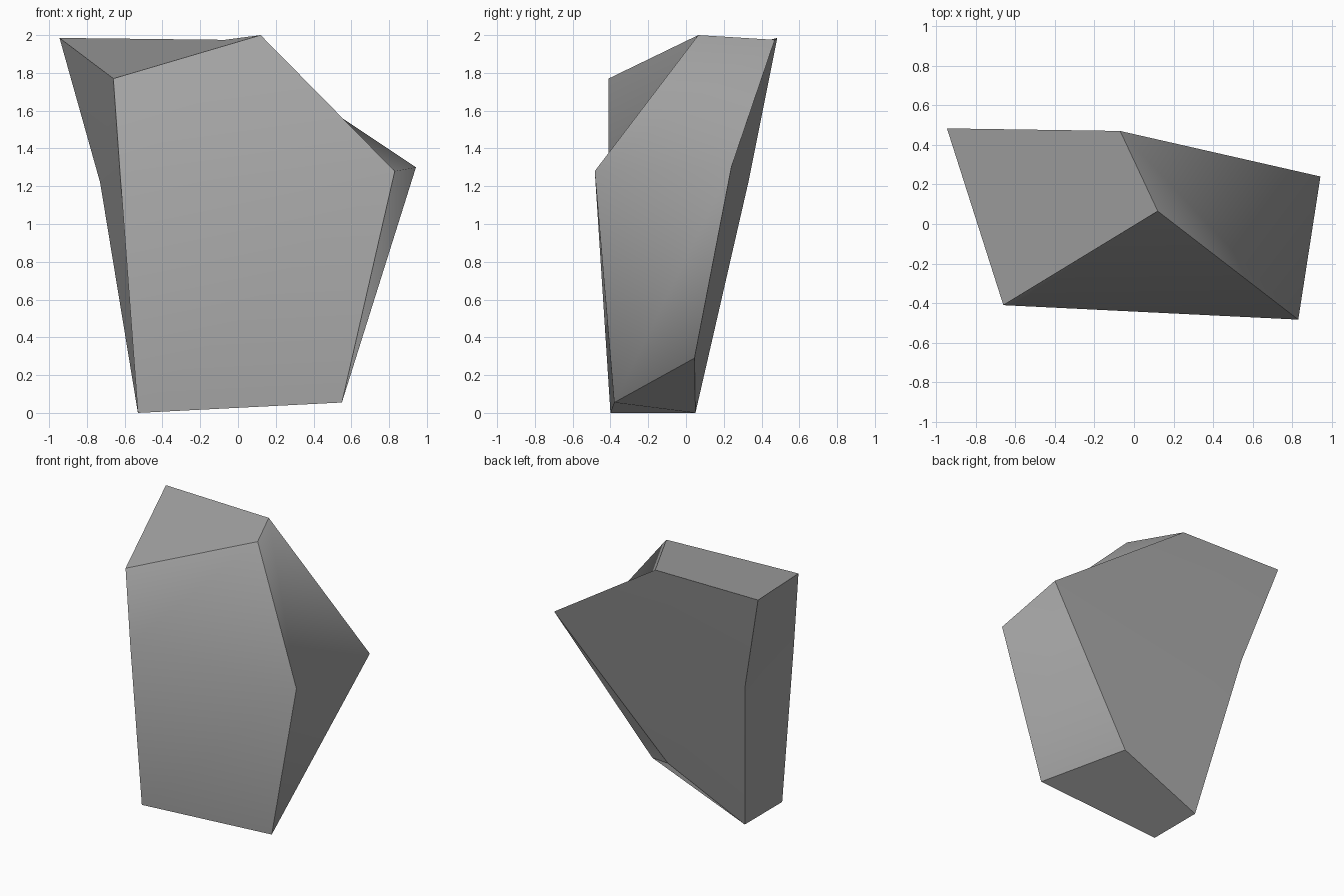
import bpy
import bmesh

# Remove the default object
default_cube = bpy.data.objects.get("Cube")
if default_cube:
    bpy.data.objects.remove(default_cube, do_unlink=True)

# Stone colour
stone_grey = bpy.data.materials.new("stone_grey")
stone_grey.use_nodes = True
colour = (0.38, 0.38, 0.38, 1)
stone_grey.diffuse_color = colour
stone_grey.node_tree.nodes["Principled BSDF"].inputs["Base Color"].default_value = colour

# Three rings of the boulder, each listed from back left corner to
# front left, front right and back right as seen from the front
rings = {
    "top": [(-0.945, 0.483, 1.985), (-0.66, -0.41, 1.77),
            (0.12, 0.065, 2), (-0.07, 0.47, 1.975)],
    "waist": [(-0.73, 0.33, 1.22), (-0.62, -0.412, 1.21),
              (0.83, -0.483, 1.28), (0.942, 0.24, 1.30)],
    "foot": [(-0.53, 0.05, 0), (-0.53, -0.40, 0),
             (0.55, -0.38, 0.055), (0.12, 0.045, 0.29)],
}

bm = bmesh.new()
top, waist, foot = [[bm.verts.new(co) for co in ring] for ring in rings.values()]

# Crown and base; the first corner sets the fold
bm.faces.new([top[-1], *top[:-1]])
bm.faces.new([foot[2], foot[1], foot[0], foot[3]])

# Walls between the rings
for upper, lower in ((top, waist), (waist, foot)):
    for i in range(len(upper)):
        bm.faces.new([upper[i], upper[i - 1], lower[i - 1], lower[i]])

# Soft shading across the waist, crisp edges elsewhere
for face in bm.faces:
    face.smooth = True
for edge in bm.edges:
    edge.smooth = all(vert in waist for vert in edge.verts)

mesh = bpy.data.meshes.new("boulder")
bm.to_mesh(mesh)
bm.free()
mesh.materials.append(stone_grey)
boulder = bpy.data.objects.new("boulder", mesh)
bpy.context.collection.objects.link(boulder)
